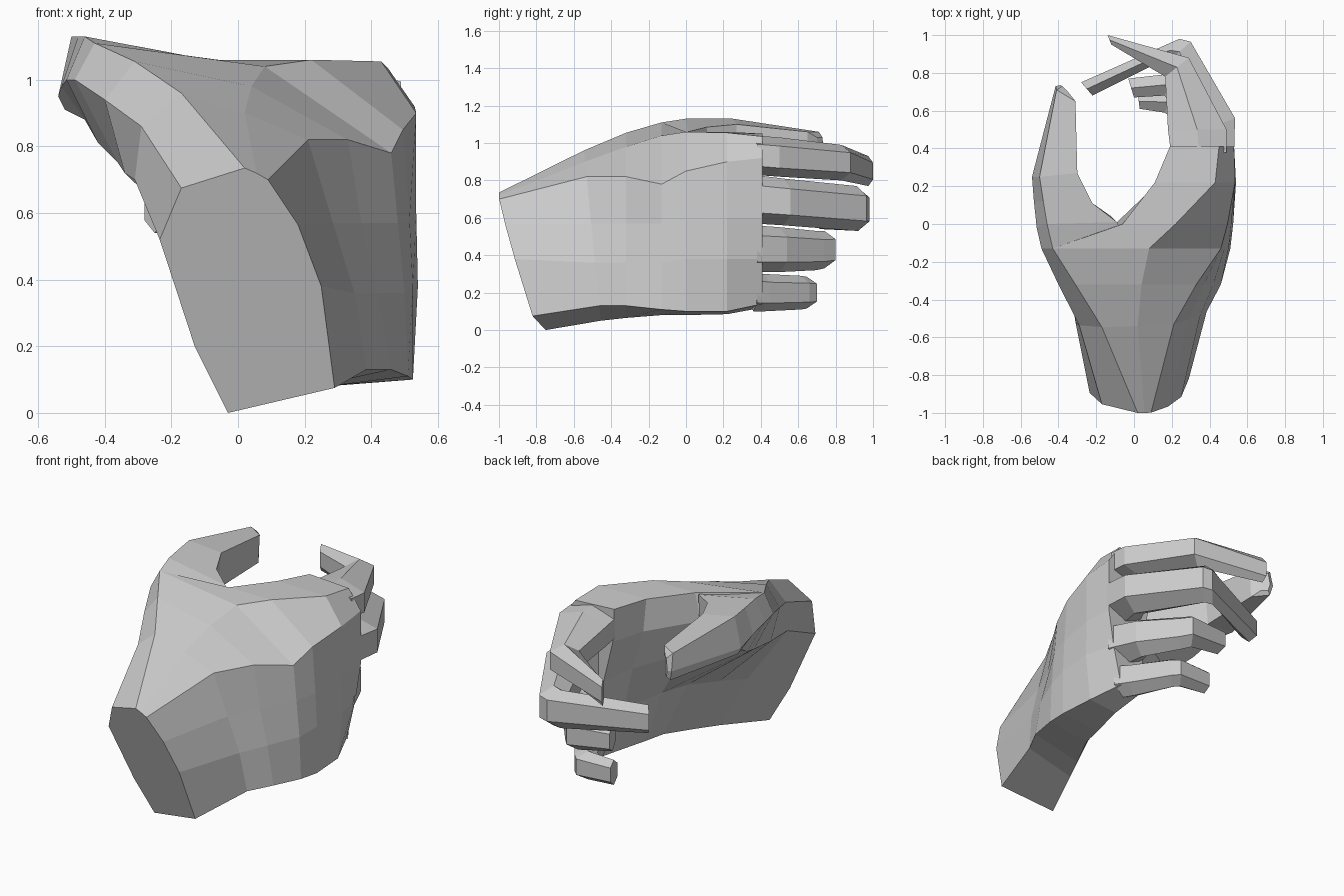
import bpy, bmesh


def loft(name, rings):
    """Skin a list of equal-length point rings and cap both ends."""
    bm = bmesh.new()
    vs = [[bm.verts.new(p) for p in r] for r in rings]
    n = len(vs[0])
    for a, b in zip(vs, vs[1:]):
        for i in range(n):
            j = (i + 1) % n
            bm.faces.new((a[i], a[j], b[j], b[i]))
    bm.faces.new(vs[0][::-1])
    bm.faces.new(vs[-1])
    bmesh.ops.recalc_face_normals(bm, faces=bm.faces)
    me = bpy.data.meshes.new(name)
    bm.to_mesh(me)
    bm.free()
    ob = bpy.data.objects.new(name, me)
    bpy.context.collection.objects.link(ob)
    return ob


def finger(name, stations):
    """Six-sided finger; station = outer x, y, inner x, y, low z, high z."""
    rings = []
    for ox, oy, ix, iy, lo, hi in stations:
        c = (hi - lo) * 0.22
        mx, my = (ox + ix) / 2, (oy + iy) / 2
        rings.append([(ox, oy, lo + c), (ox, oy, hi - c), (mx, my, hi),
                      (ix, iy, hi - c), (ix, iy, lo + c), (mx, my, lo)])
    return loft(name, rings)


# Wrist: slanted end outline (x, z)
wrist = [(-.03, .0), (.29, .075), (.25, .38), (.18, .565), (.09, .70),
         (.055, .72), (.02, .735), (-.17, .675), (-.235, .52), (-.13, .2)]
wrist_ring = [(x, -.755 - .33 * z - .14 * x, z) for x, z in wrist]

# Palm: cross-sections (y, lean of y with z, x-z outline), wrist to knuckles
sections = [
    (-0.45, -0.10, [(.09, .05), (.385, .13), (.35, .36), (.285, .57), (.21, .82),
                    (.02, .90), (-.17, .96), (-.29, .86), (-.31, .70), (-.07, .36)]),
    (-0.32, 0.0, [(.15, .065), (.46, .13), (.42, .36), (.37, .57), (.33, .82),
                  (.04, .98), (-.31, 1.055), (-.40, .94), (-.34, .72), (.0, .39)]),
    (-0.13, 0.0, [(.24, .08), (.51, .11), (.50, .36), (.48, .57), (.46, .78),
                  (.08, 1.04), (-.43, 1.11), (-.49, 1.0), (-.36, .75), (.08, .42)]),
    (0.0, 0.0, [(.27, .08), (.525, .1), (.525, .38), (.515, .58), (.495, .85),
                (.22, 1.06), (-.06, 1.06), (-.1, .9), (.0, .68), (.16, .4)]),
    (0.22, 0.0, [(.32, .085), (.51, .1), (.54, .38), (.535, .6), (.535, .90),
                 (.43, 1.055), (.11, 1.06), (.13, .86), (.2, .62), (.26, .36)]),
    (0.41, 0.0, [(.31, .12), (.44, .14), (.495, .38), (.53, .6), (.53, .92),
                 (.45, 1.035), (.19, 1.05), (.2, .85), (.26, .6), (.28, .36)]),
]
loft("palm", [wrist_ring] + [[(x, y + k * z, z) for x, z in pts] for y, k, pts in sections])

# Thumb: five-sided sections growing from the wrist-side muscle to the tip
loft("thumb", [
    [(-.43, -.13, 1.11), (-.49, -.13, 1.0), (-.36, -.13, .75), (-.05, -.10, .80), (-.05, -.08, 1.03)],
    [(-.46, .0, 1.13), (-.515, -.02, 1.0), (-.42, .02, .81), (-.12, .04, .83), (-.09, .01, 1.06)],
    [(-.48, .12, 1.13), (-.53, .12, .98), (-.46, .14, .88), (-.25, .13, .86), (-.22, .11, 1.085)],
    [(-.50, .25, 1.13), (-.54, .25, .95), (-.52, .25, .91), (-.32, .27, .88), (-.30, .27, 1.10)],
    [(-.41, .71, 1.06), (-.415, .73, .96), (-.40, .72, .90), (-.32, .65, .89), (-.31, .65, 1.06)],
    [(-.38, .73, 1.03), (-.39, .735, .96), (-.38, .73, .92), (-.35, .70, .92), (-.35, .70, 1.03)],
])

# Fingers: base, first joint, bend and tip
finger("index_finger", [(.49, .38, .20, .34, .83, 1.04), (.49, .50, .18, .50, .82, 1.03),
                        (.29, .88, .165, .78, .80, .99), (-.14, 1.0, -.12, .95, .77, .93)])
finger("middle_finger", [(.53, .38, .26, .34, .57, .83), (.535, .56, .33, .48, .56, .81),
                         (.30, .965, .18, .86, .53, .77), (.24, .98, .14, .86, .53, .76),
                         (-.28, .75, -.22, .68, .54, .71)])
finger("ring_finger", [(.51, .38, .26, .34, .31, .56), (.44, .54, .29, .46, .31, .55),
                       (.285, .74, .19, .65, .32, .53), (.235, .80, .16, .68, .33, .53),
                       (-.03, .77, .0, .67, .37, .53)])
finger("little_finger", [(.465, .38, .30, .34, .10, .31), (.42, .45, .28, .38, .10, .30),
                         (.28, .66, .19, .57, .11, .29), (.24, .70, .16, .59, .115, .285),
                         (.02, .69, .03, .61, .13, .28)])
